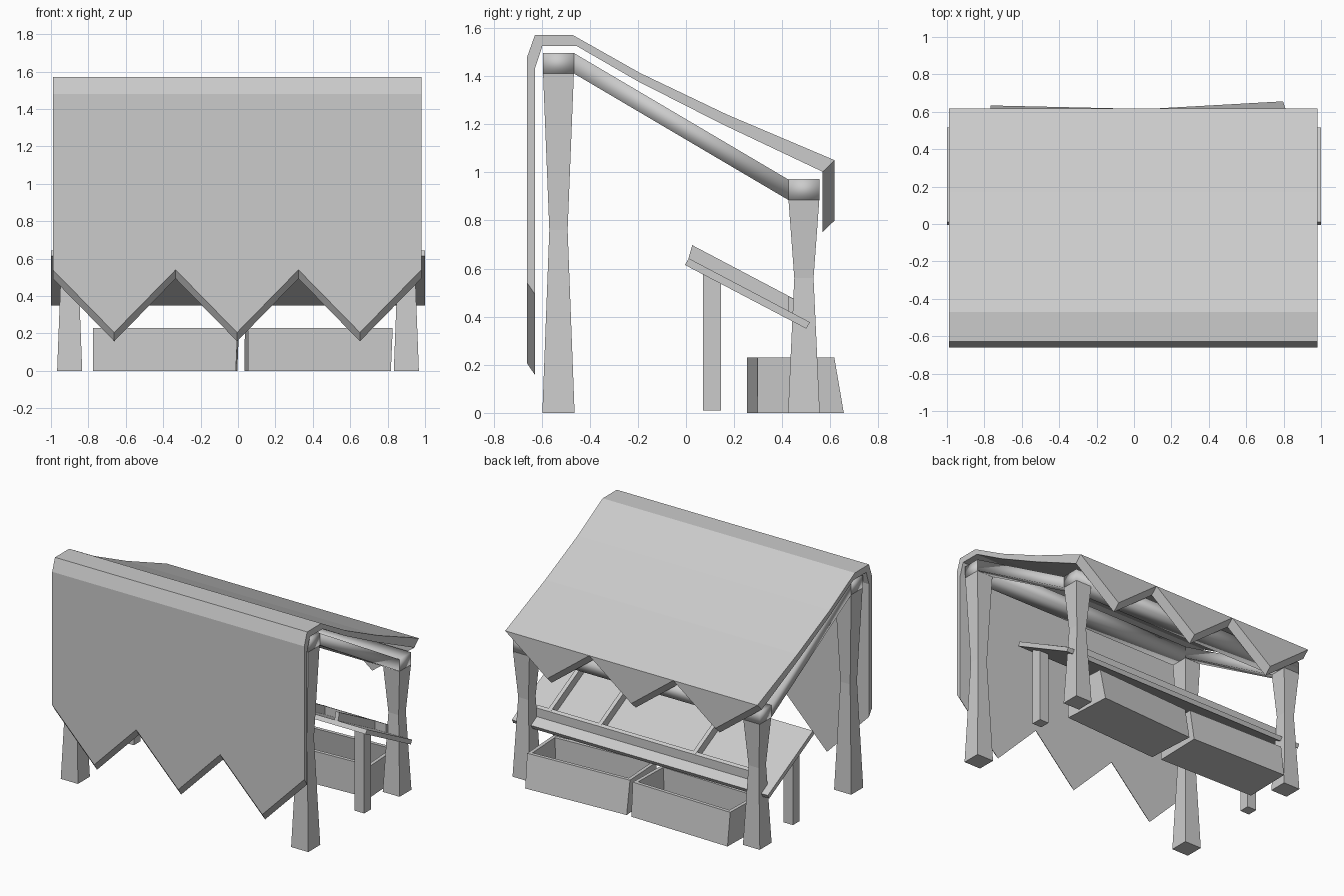
import bpy, bmesh
from math import radians
from mathutils import Matrix

if "Cube" in bpy.data.objects:
    bpy.data.objects.remove(bpy.data.objects["Cube"])


def finish(name, bm, smooth=False):
    bmesh.ops.recalc_face_normals(bm, faces=bm.faces)
    me = bpy.data.meshes.new(name)
    bm.to_mesh(me)
    bm.free()
    for p in me.polygons:
        p.use_smooth = smooth
    ob = bpy.data.objects.new(name, me)
    bpy.context.collection.objects.link(ob)
    return ob


def add_loft(bm, rings):
    """Bridge matching rings of points and cap both ends."""
    vs = [[bm.verts.new(p) for p in r] for r in rings]
    n = len(vs[0])
    for a, b in zip(vs, vs[1:]):
        for i in range(n):
            j = (i + 1) % n
            bm.faces.new((a[i], a[j], b[j], b[i]))
    bm.faces.new(vs[0])
    bm.faces.new(vs[-1])


def loft(name, rings, smooth=False):
    bm = bmesh.new()
    add_loft(bm, rings)
    return finish(name, bm, smooth)


def extrude_x(name, prof, x0, x1, smooth=False):
    return loft(name, [[(x, y, z) for y, z in prof] for x in (x0, x1)], smooth)


def rect(x0, x1, y0, y1, z):
    return [(x0, y0, z), (x1, y0, z), (x1, y1, z), (x0, y1, z)]


def square(x, y, h, z):
    return rect(x - h, x + h, y - h, y + h, z)


# cloth roof: folded strip over the frame
X0, X1 = -0.99, 0.98
outer = [(-0.66, 1.48), (-0.628, 1.57), (-0.47, 1.57), (-0.19, 1.412), (0.17, 1.24), (0.618, 1.05)]
inner = [(0.568, 1.002), (0.15, 1.2), (-0.2, 1.378), (-0.455, 1.525), (-0.597, 1.525), (-0.628, 1.43)]
extrude_x("cloth_roof", outer + inner, X0, X1)

# long cloth panel with a zigzag hem
step = (X1 - X0) / 6
hem = [(X0 + i * step, 0.54 if i % 2 == 0 else 0.205) for i in range(7)]


def panel(y, top, drop):
    return [(X1, y, top), (X0, y, top)] + [(x, y, z - drop) for x, z in hem]


loft("cloth_panel", [panel(-0.66, 1.48, 0), panel(-0.628, 1.43, 0.047)])

# triangular pennants along the low eave
bm = bmesh.new()
for i in range(3):
    a = X0 + 2 * i * step
    add_loft(bm, [[(a, y, z), (a + 2 * step, y, z), (a + step, y, z - 0.25)]
                  for y, z in ((0.618, 1.05), (0.568, 1.002))])
finish("eave_pennants", bm)

# waisted posts, frame corner blocks and sloped side beams
PX, H = 0.9, 0.065
for s, side in ((-1, "left"), (1, "right")):
    x = s * PX
    loft("tall_post_" + side, [square(x, -0.53, h, z) for h, z in
                               ((0.067, 0), (0.038, 0.76), (0.064, 1.41))])
    loft("short_post_" + side, [square(x, 0.49, h, z) for h, z in
                                ((0.066, 0), (0.04, 0.56), (0.064, 0.885))])
    extrude_x("side_beam_" + side, [(-0.465, 1.41), (-0.465, 1.495), (0.425, 0.97), (0.425, 0.885)],
              x - H, x + H, True)
    loft("table_leg_" + side, [
        [(x + a, y, 0.01) for a, y in ((-.037, .07), (.037, .07), (.037, .145), (-.037, .145))],
        [(x + a, y, z) for a, y, z in ((-.037, .07, .575), (.037, .07, .575),
                                       (.037, .145, .54), (-.037, .145, .54))]])

# cross beams over the posts
for name, y, z in (("tall_cross_beam", -0.53, 1.41), ("low_cross_beam", 0.49, 0.885)):
    extrude_x(name, [(y - H, z), (y - H, z + 0.086), (y + H, z + 0.086), (y + H, z)],
              -PX - H, PX + H, True)

# tilted display table with dividers and a retaining lip
extrude_x("table_top", [(-0.005, 0.615), (0.012, 0.642), (0.515, 0.377), (0.5, 0.35)], -1, 1)
for i, x in enumerate((-0.37, 0.37, 0.76)):
    extrude_x("table_divider_%d" % i, [(0.01, 0.641), (0.026, 0.697), (0.447, 0.475), (0.447, 0.412)],
              x - 0.014, x + 0.014)
extrude_x("table_lip", [(0.425, 0.422), (0.425, 0.485), (0.447, 0.474), (0.447, 0.41)], -0.86, 0.86)

# open crates, each turned a little
for side, x, y, ang, back in (("left", -0.385, 0.435, -1.3, 0.19), ("right", 0.432, 0.435, 3.2, 0.2)):
    L, t = 0.387, 0.025
    ob = loft("crate_" + side, [
        rect(-L, L - 0.01, -0.16, back, 0),
        rect(-L, L, -0.16, 0.16, 0.23),
        rect(-L + t, L - t, -0.16 + t, 0.16 - t, 0.23),
        rect(-L + t, L - t - 0.01, -0.16 + t, back - t, 0.025)])
    ob.matrix_world = Matrix.Translation((x, y, 0)) @ Matrix.Rotation(radians(ang), 4, 'Z')
